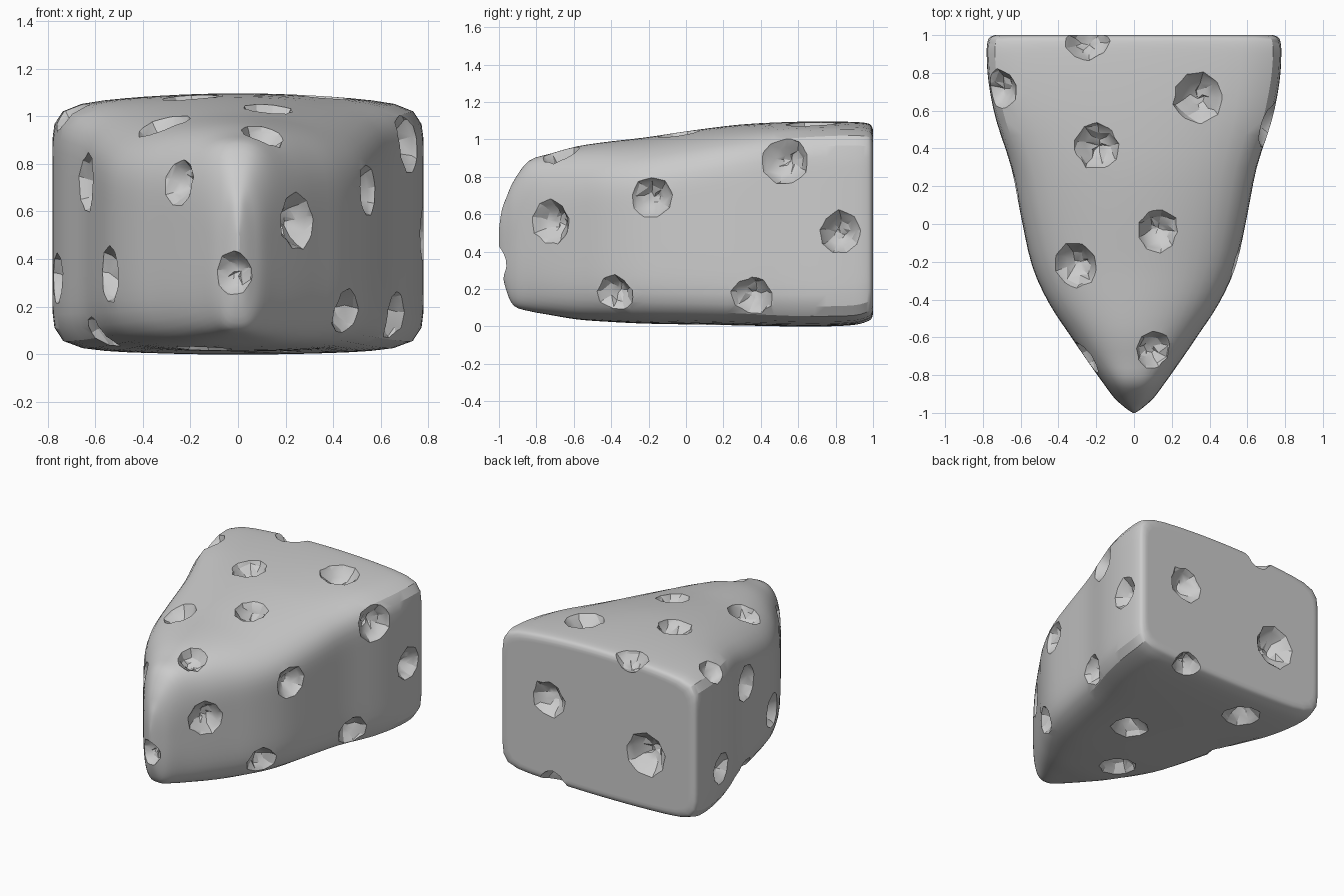
import bpy, bmesh, math, random
from mathutils import Vector
from mathutils.bvhtree import BVHTree

if "Cube" in bpy.data.objects:
    bpy.data.objects.remove(bpy.data.objects["Cube"])

random.seed(4)

# Stations along the wedge: y, half width, bottom z, top z, top crown, squareness
STATIONS = [
    (-1.0, .006, .42, .52, 0, 2.5), (-.985, .03, .30, .62, .01, 2.6),
    (-.96, .062, .19, .69, .02, 2.8), (-.92, .105, .11, .78, .03, 3),
    (-.84, .165, .082, .885, .06, 3.6), (-.72, .25, .06, .925, .09, 4.5),
    (-.58, .345, .037, .963, .11, 5), (-.42, .45, .025, .987, .12, 5.5),
    (-.22, .54, .015, 1.01, .12, 6), (.05, .60, .01, 1.05, .11, 7),
    (.3, .65, .005, 1.08, .09, 8), (.55, .73, 0, 1.093, .065, 10),
    (.75, .77, 0, 1.096, .055, 11), (.9, .78, .008, 1.093, .05, 12),
    (.965, .775, .025, 1.087, .05, 12), (.99, .762, .04, 1.075, .05, 12),
    (1.0, .735, .065, 1.05, .05, 12)]
SIDES = 80


def blend(i, t):
    """Catmull-Rom blend between stations i and i + 1."""
    last = len(STATIONS) - 1
    quad = [STATIONS[min(max(i + d, 0), last)] for d in (-1, 0, 1, 2)]
    return [b + .5 * t * (c - a + t * (2 * a - 5 * b + 4 * c - d + t * (3 * (b - c) + d - a)))
            for a, b, c, d in zip(*quad)]


def ring(bm, y, w, lo, hi, crown, n):
    """Rounded rectangular cross-section (superellipse) with a domed top."""
    verts = []
    for k in range(SIDES):
        a = 2 * math.pi * k / SIDES
        c, s = math.cos(a), math.sin(a)
        r = (abs(c) ** n + abs(s) ** n) ** (-1 / n)
        x, v = r * c, r * s
        dome = crown if v > 0 else -.025 * min(1, w / .4)
        z = (lo + hi) / 2 + (hi - lo) / 2 * v - dome * abs(v) * x * x
        verts.append(bm.verts.new((w * x, min(y, 1), z)))
    return verts


# Cheese body lofted along y, with a flat back
bm = bmesh.new()
rings = [ring(bm, *blend(i, t)) for i in range(len(STATIONS) - 1) for t in (0, .33, .67)]
rings.append(ring(bm, *STATIONS[-1]))
rings.append(ring(bm, 1.0, .715, .085, 1.03, .05, 12))
for a, b in zip(rings, rings[1:]):
    for k in range(SIDES):
        bm.faces.new((a[k], a[(k + 1) % SIDES], b[(k + 1) % SIDES], b[k]))
bm.faces.new(rings[0])
bm.faces.new(rings[-1])
bmesh.ops.recalc_face_normals(bm, faces=bm.faces)
tree = BVHTree.FromBMesh(bm)
mesh = bpy.data.meshes.new("cheese_wedge")
bm.to_mesh(mesh)
bm.free()
body = bpy.data.objects.new("cheese_wedge", mesh)
bpy.context.collection.objects.link(body)

# Hole positions near the surface: x, y, z, radius
HOLES = [
    # top
    (.34, .67, 1.1, .145), (-.2, .41, 1.1, .135), (.13, -.04, 1.05, .125),
    (-.32, -.23, 1.0, .135), (.11, -.68, .95, .115), (-.25, .98, 1.1, .13),
    (-.72, .71, 1.02, .12),
    # right side
    (.70, .53, .89, .15), (.26, -.73, .56, .13), (.56, -.19, .69, .125),
    (.8, .82, .5, .125), (.47, -.39, .17, .12), (.67, .35, .16, .12),
    # nose and left side
    (-.02, -1.0, .34, .11), (-.27, -.72, .73, .115), (-.56, -.22, .33, .13),
    (-.66, .22, .72, .14), (-.8, .68, .32, .12), (-.6, .2, .03, .12),
    # back
    (.39, 1.02, .63, .14), (-.38, 1.02, .44, .17), (.36, .99, .02, .125),
    # underside
    (-.32, .73, -.02, .14), (.15, .13, -.02, .14), (-.14, -.34, 0, .135)]

# Low-poly tapered bowls, half sunk along the surface normal
bm = bmesh.new()
for x, y, z, r in HOLES:
    hit, normal, _, _ = tree.find_nearest(Vector((x, y, z)))
    mat = normal.to_track_quat('Z', 'Y').to_matrix().to_4x4()
    mat.translation = hit + normal * r * .12
    for v in bmesh.ops.create_uvsphere(bm, u_segments=9, v_segments=8, radius=r)["verts"]:
        taper = 1 + .4 * min(0, v.co.z / r)
        wobble = Vector([random.uniform(-.07, .07) * r for _ in range(3)])
        v.co = mat @ (Vector((v.co.x * taper, v.co.y * taper, v.co.z * .85)) + wobble)
bmesh.ops.triangulate(bm, faces=bm.faces)
mesh = bpy.data.meshes.new("hole_cutter")
bm.to_mesh(mesh)
bm.free()
cutter = bpy.data.objects.new("hole_cutter", mesh)
cutter.hide_render = True
bpy.context.collection.objects.link(cutter)

# Carve the holes
mod = body.modifiers.new("holes", 'BOOLEAN')
mod.operation = 'DIFFERENCE'
mod.solver = 'EXACT'
mod.object = cutter
bpy.context.view_layer.objects.active = body
body.select_set(True)
bpy.ops.object.modifier_apply(modifier=mod.name)
bpy.data.objects.remove(cutter)
bpy.ops.object.shade_smooth_by_angle(angle=math.radians(25))
